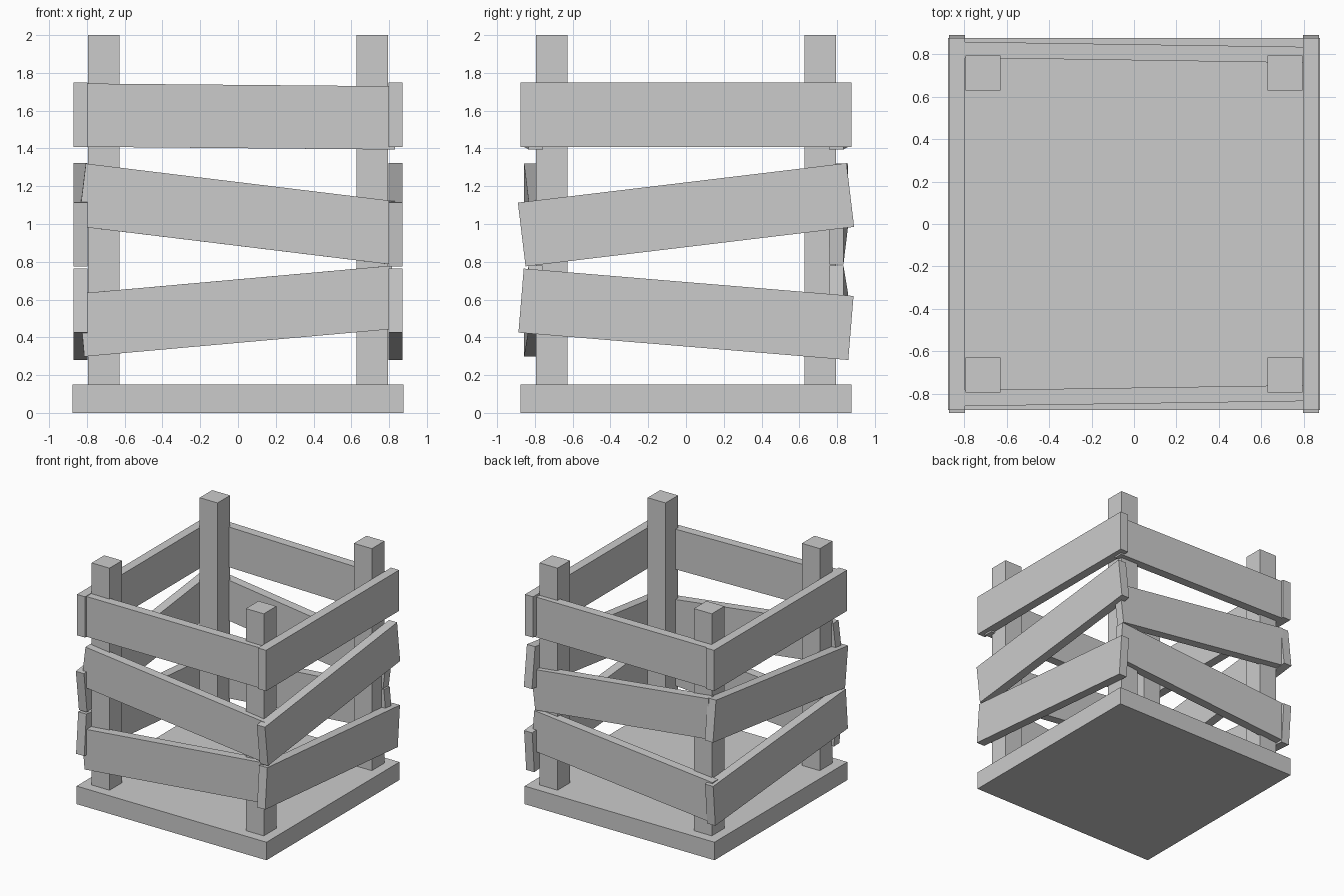
import bpy
from math import radians
from mathutils import Matrix, Vector

if "Cube" in bpy.data.objects:
    bpy.data.objects.remove(bpy.data.objects["Cube"])


def box(name, center, size, rot=(0, 0, 0)):
    """Box with given size, rotated about x, then y, then z (degrees)."""
    bpy.ops.mesh.primitive_cube_add(size=1)
    ob = bpy.context.object
    ob.name = name
    m = Matrix.Translation(Vector(center))
    for angle, axis in zip(reversed(rot), "ZYX"):
        m = m @ Matrix.Rotation(radians(angle), 4, axis)
    ob.data.transform(m @ Matrix.Diagonal((*size, 1)))
    return ob


# Base board
box("base", (0, 0, 0.075), (1.75, 1.75, 0.15))

# Corner posts
for sx, side in ((-1, "left"), (1, "right")):
    for sy, end in ((-1, "front"), (1, "back")):
        box(f"{end}_{side}_post", (sx * 0.711, sy * 0.711, 1.075),
            (0.165, 0.165, 1.85))

# Front and back slats: slightly yawed, (height, tilt) per row
for row, (z, tilt) in enumerate(((0.539, -5.1), (1.053, 6.95), (1.569, 0.5))):
    for s, end in ((-1, "front"), (1, "back")):
        box(f"{end}_slat_{row + 1}", (0, s * 0.808, z),
            (1.665, 0.075, 0.335), (0, tilt, -s * 0.85))

# Left and right slats, (height, tilt) per row
for row, (z, tilt) in enumerate(((0.522, -4.75), (1.049, 6.85), (1.578, 0))):
    for s, side in ((-1, "left"), (1, "right")):
        box(f"{side}_slat_{row + 1}", (s * 0.834, 0, z),
            (0.075, 1.752, 0.34), (tilt, 0, 0))
